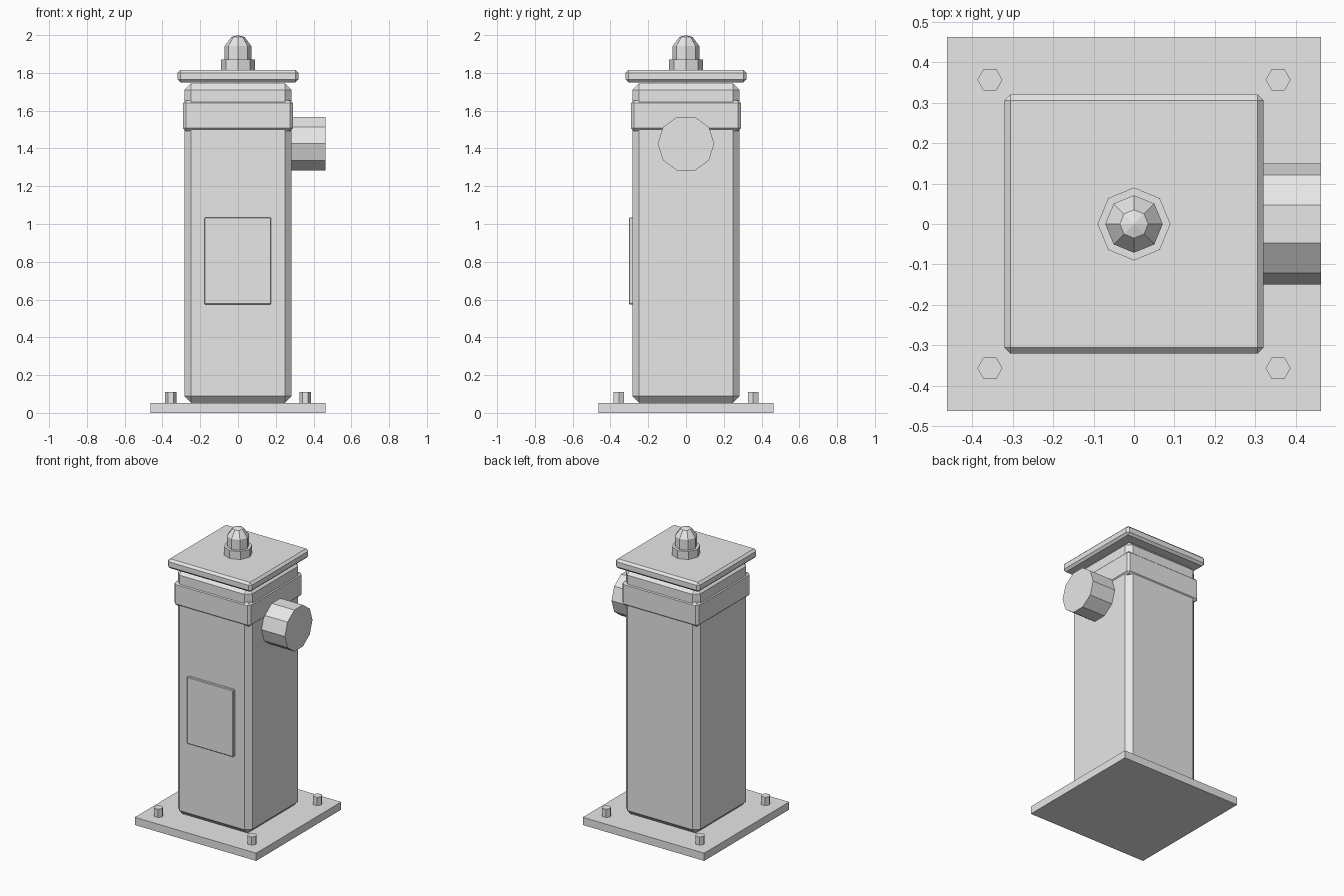
import bpy
import bmesh
import math
from mathutils import Matrix

cube = bpy.data.objects.get("Cube")
if cube:
    bpy.data.objects.remove(cube, do_unlink=True)

grey = bpy.data.materials.new("plain_grey")
grey.use_nodes = True
grey.diffuse_color = (0.8, 0.8, 0.8, 1)
grey.node_tree.nodes["Principled BSDF"].inputs["Base Color"].default_value = (0.8, 0.8, 0.8, 1)


def finish(name, bm):
    bmesh.ops.recalc_face_normals(bm, faces=bm.faces)
    mesh = bpy.data.meshes.new(name)
    bm.to_mesh(mesh)
    bm.free()
    mesh.materials.append(grey)
    obj = bpy.data.objects.new(name, mesh)
    bpy.context.collection.objects.link(obj)
    return obj


def box(name, low, high, chamfer=0):
    """Box between two corners, with an optional flat chamfer."""
    bm = bmesh.new()
    size = [b - a for a, b in zip(low, high)]
    middle = [(a + b) / 2 for a, b in zip(low, high)]
    bmesh.ops.create_cube(bm, size=1, matrix=Matrix.Translation(middle) @ Matrix.Diagonal((*size, 1)))
    if chamfer:
        bmesh.ops.bevel(bm, geom=bm.edges[:], offset=chamfer, segments=1, affect='EDGES')
    return finish(name, bm)


def square_block(name, half, bottom, top, chamfer=0):
    return box(name, (-half, -half, bottom), (half, half, top), chamfer)


def turned(name, profile, sides):
    """Faceted solid around z from (radius, height) points, closed at both ends."""
    bm = bmesh.new()
    rings = []
    for r, z in profile:
        if r == 0:
            rings.append([bm.verts.new((0, 0, z))] * sides)
        else:
            angles = [math.tau * i / sides for i in range(sides)]
            rings.append([bm.verts.new((r * math.cos(a), r * math.sin(a), z)) for a in angles])
    bm.faces.new(rings[0])
    for lower, upper in zip(rings, rings[1:]):
        for i in range(sides):
            j = (i + 1) % sides
            corners = [lower[i], lower[j], upper[j], upper[i]]
            bm.faces.new(list(dict.fromkeys(corners)))
    if profile[-1][0]:
        bm.faces.new(rings[-1])
    return finish(name, bm)


# Base plate with four hex bolts
square_block("base_plate", 0.462, 0, 0.053)
for side, x in (("left", 0.356), ("right", -0.356)):
    for end, y in (("front", -0.356), ("back", 0.356)):
        bolt = turned(f"bolt_{end}_{side}", [(0.031, 0.04), (0.031, 0.11)], 6)
        bolt.location = (x, y, 0)

# Post, collar and lid
square_block("post", 0.284, 0.053, 1.745, 0.036)
square_block("collar", 0.29, 1.492, 1.655, 0.015)
square_block("lid", 0.32, 1.75, 1.815, 0.015)

# Front panel
box("front_panel", (-0.178, -0.302, 0.575), (0.175, -0.27, 1.035), 0.004)

# Top nut and its domed cap
turned("top_nut", [(0.09, 1.81), (0.09, 1.87)], 8)
turned("nut_dome", [(0.071, 1.865), (0.071, 1.942), (0.035, 1.99), (0, 2)], 8)

# Side outlet, ten-sided with points to front and back
outlet = turned("side_outlet", [(0.15, 0.2), (0.15, 0.462)], 10)
outlet.data.transform(Matrix.Rotation(math.pi / 2, 4, 'Z'))
outlet.data.transform(Matrix.Rotation(math.pi / 2, 4, 'Y'))
outlet.location.z = 1.425
